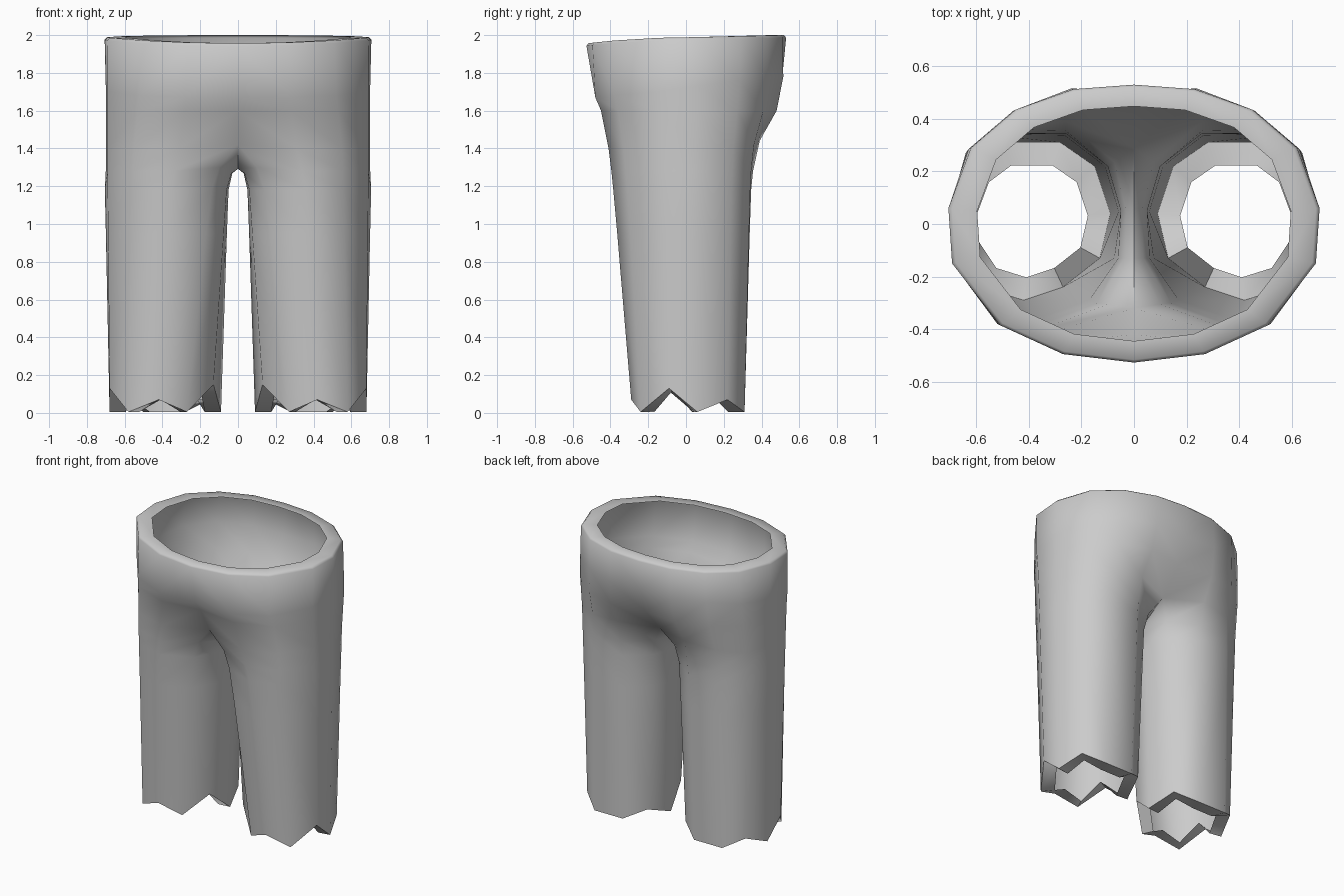
import bpy, bmesh, math

if "Cube" in bpy.data.objects:
    bpy.data.objects.remove(bpy.data.objects["Cube"])

# Half of the garment (x > 0): nine points per ring from front centre to back centre
waist = [(0, -.527), (.27, -.495), (.51, -.385), (.692, -.15), (.706, .06),
         (.62, .29), (.45, .435), (.23, .513), (0, .53)]
belly = [(0, -.475), (.28, -.48), (.52, -.38), (.69, -.15), (.70, .06),
         (.63, .285), (.46, .43), (.24, .515), (0, .51)]
hips = [(0, -.42), (.28, -.45), (.53, -.36), (.69, -.14), (.70, .06),
        (.64, .27), (.47, .41), (.25, .48), (0, .45)]
# Leg rings carry two more points along the inner thigh
crotch = [(0, -.32), (.31, -.41), (.55, -.33), (.69, -.13), (.70, .05),
          (.64, .25), (.48, .36), (.26, .39), (0, .29), (0, .06), (0, -.13)]
groin = [(.10, -.305), (.34, -.395), (.555, -.32), (.69, -.125), (.70, .05),
         (.64, .245), (.485, .345), (.26, .355), (.075, .235), (.03, .05), (.035, -.13)]
thigh = [(.14, -.30), (.36, -.385), (.56, -.31), (.69, -.12), (.705, .05),
         (.64, .24), (.49, .34), (.26, .345), (.10, .22), (.05, .05), (.06, -.13)]
hem = [(.27, -.24), (.42, -.29), (.58, -.24), (.68, -.09), (.68, .06),
       (.62, .22), (.50, .31), (.28, .31), (.15, .22), (.09, .04), (.13, -.13)]
belly_z = [1.67, 1.67, 1.68, 1.7, 1.73, 1.76, 1.78, 1.78, 1.78]
crotch_z = [1.42, 1.4, 1.4, 1.4, 1.4, 1.4, 1.42, 1.44, 1.42, 1.292, 1.292]
groin_z = [1.3, 1.28, 1.28, 1.28, 1.28, 1.28, 1.28, 1.28, 1.3, 1.268, 1.268]
hem_z = [.005, .07, .005, .13, .005, .07, .005, .005, .07, .005, .15]


def mix(a, b, t):
    return [(p[0] + (q[0] - p[0]) * t, p[1] + (q[1] - p[1]) * t) for p, q in zip(a, b)]


def shrink(points, s, cx=0, cy=0):
    return [(cx + (x - cx) * s, cy + (y - cy) * s) for x, y in points]


bm = bmesh.new()


def ring(points, heights):
    return [bm.verts.new((x, y, z)) for (x, y), z in zip(points, heights)]


def bridge(a, b, closed):
    n = len(b)
    for i in range(n if closed else n - 1):
        j = (i + 1) % n
        bm.faces.new((a[i], b[i], b[j], a[j]))


# Waist opening dips towards the front; its edge is slightly rounded and folds inwards
rim_z = [1.988 + .012 * y / .53 if y > 0 else 1.988 - .03 * (y / .52) ** 2 for x, y in waist]
upper = [ring(shrink(waist, .845), rim_z),
         ring(shrink(waist, .98), rim_z),
         ring(waist, [z - .014 for z in rim_z]),
         ring(belly, belly_z),
         ring(hips, [1.6] * 9)]
# Legs end in a jagged hem that also folds inwards
legs = [ring(crotch, crotch_z),
        ring(groin, groin_z),
        ring(thigh, [1.18] * 11),
        ring(mix(thigh, hem, .22), [.95] * 11),
        ring(hem, hem_z),
        ring(shrink(hem, .71, .385, .01), hem_z)]
for a, b in zip(upper, upper[1:]):
    bridge(a, b, False)
bridge(upper[-1], legs[0][:9], False)
for a, b in zip(legs, legs[1:]):
    bridge(a, b, True)

bmesh.ops.recalc_face_normals(bm, faces=bm.faces[:])
side = max(bm.faces, key=lambda f: f.calc_center_median().x)
if side.normal.x < 0:
    bmesh.ops.reverse_faces(bm, faces=bm.faces[:])
mesh = bpy.data.meshes.new("trousers")
bm.to_mesh(mesh)
bm.free()
trousers = bpy.data.objects.new("trousers", mesh)
bpy.context.collection.objects.link(trousers)

cloth = bpy.data.materials.new("grey cloth")
cloth.diffuse_color = (.6, .6, .6, 1)
cloth.use_nodes = True
cloth.node_tree.nodes["Principled BSDF"].inputs["Base Color"].default_value = cloth.diffuse_color
mesh.materials.append(cloth)

# Mirror to the other leg
mirror = trousers.modifiers.new("mirror", 'MIRROR')
mirror.use_clip = True

bpy.context.view_layer.objects.active = trousers
trousers.select_set(True)
bpy.ops.object.convert(target='MESH')
bpy.ops.object.shade_smooth_by_angle(angle=math.radians(65))
